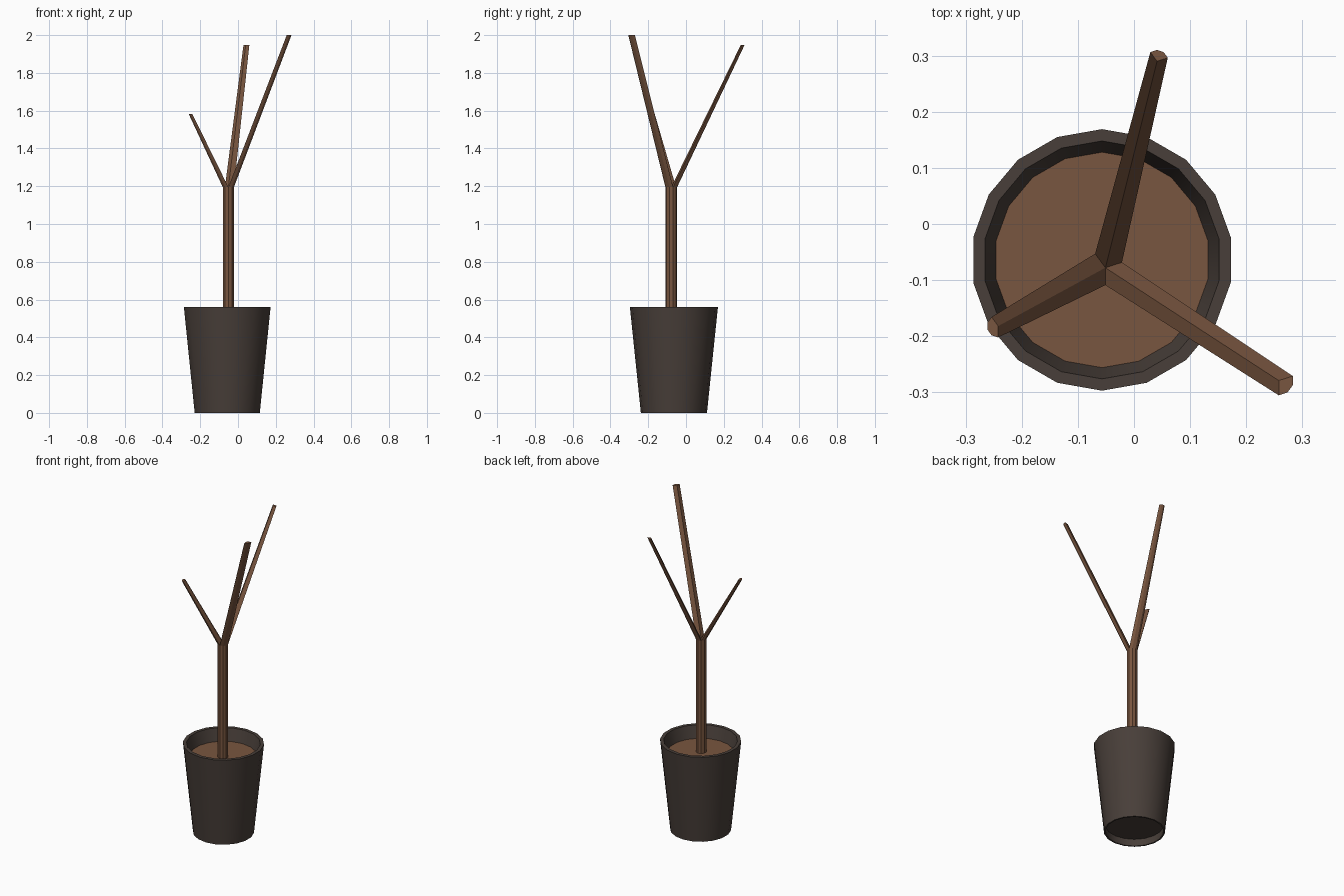
import bpy
import math

if "Cube" in bpy.data.objects:
    bpy.data.objects.remove(bpy.data.objects["Cube"])


def material(name, rgb):
    m = bpy.data.materials.new(name)
    m.diffuse_color = (*rgb, 1)
    m.use_nodes = True
    m.node_tree.nodes["Principled BSDF"].inputs["Base Color"].default_value = m.diffuse_color
    return m


bark = material("brown", (0.19, 0.092, 0.05))
clay = material("dark_clay", (0.065, 0.049, 0.041))


def add(name, verts, faces, mat):
    me = bpy.data.meshes.new(name)
    me.from_pydata(verts, [], faces)
    me.materials.append(mat)
    me.update()
    ob = bpy.data.objects.new(name, me)
    bpy.context.collection.objects.link(ob)
    return ob


def ring(cx, cy, r, z, n, start=0.0):
    return [(cx + r * math.cos(start + 2 * math.pi * i / n),
             cy + r * math.sin(start + 2 * math.pi * i / n), z) for i in range(n)]


def lathe(name, cx, cy, profile, n, start, mat, cap_first=True, cap_last=True):
    """Stack of rings from (radius, z) points, with end caps."""
    verts, faces = [], []
    for r, z in profile:
        verts += ring(cx, cy, r, z, n, start)
    for k in range(len(profile) - 1):
        for i in range(n):
            j = (i + 1) % n
            faces.append((k * n + i, k * n + j, (k + 1) * n + j, (k + 1) * n + i))
    if cap_first:
        faces.append(tuple(reversed(range(n))))
    if cap_last:
        faces.append(tuple(range(len(verts) - n, len(verts))))
    return add(name, verts, faces, mat)


# tapered pot with a recessed underside and a thick rim
PX, PY = -0.057, -0.064
pot = lathe("pot", PX, PY,
            [(0.168, 0.045), (0.166, 0), (0.175, 0), (0.233, 0.56), (0.212, 0.56), (0.192, 0.483)],
            18, math.radians(10), clay, cap_last=False)
bpy.context.view_layer.objects.active = pot
pot.select_set(True)
bpy.ops.object.shade_smooth_by_angle(angle=math.radians(30))

# soil filling the pot
soil = add("soil", ring(PX, PY, 0.192, 0.483, 18, math.radians(10)), [tuple(range(18))], bark)

# ten-sided trunk
TX, TY, TR, TOP = -0.051, -0.078, 0.031, 1.195
START = math.radians(-90)
lathe("trunk", TX, TY, [(TR, 0.483), (TR, TOP)], 10, START, bark,
      cap_first=False, cap_last=False)


# each branch extrudes one wedge of the trunk's top
def branch(name, first, count, tip, scale):
    rim = ring(TX, TY, TR, TOP, 10, START)
    base = [(TX, TY, TOP)] + [rim[(first + i) % 10] for i in range(count + 1)]
    end = [(tip[0] + (x - TX) * scale, tip[1] + (y - TY) * scale, tip[2]) for x, y, z in base]
    n = len(base)
    faces = [(i, (i + 1) % n, n + (i + 1) % n, n + i) for i in range(n)]
    faces.append(tuple(range(n, 2 * n)))
    add(name, base + end, faces, bark)


branch("right_branch", 0, 3, (0.258, -0.279, 2.0), 0.85)
branch("back_branch", 3, 3, (0.041, 0.290, 1.948), 0.65)
branch("left_branch", 6, 4, (-0.242, -0.182, 1.583), 0.65)
